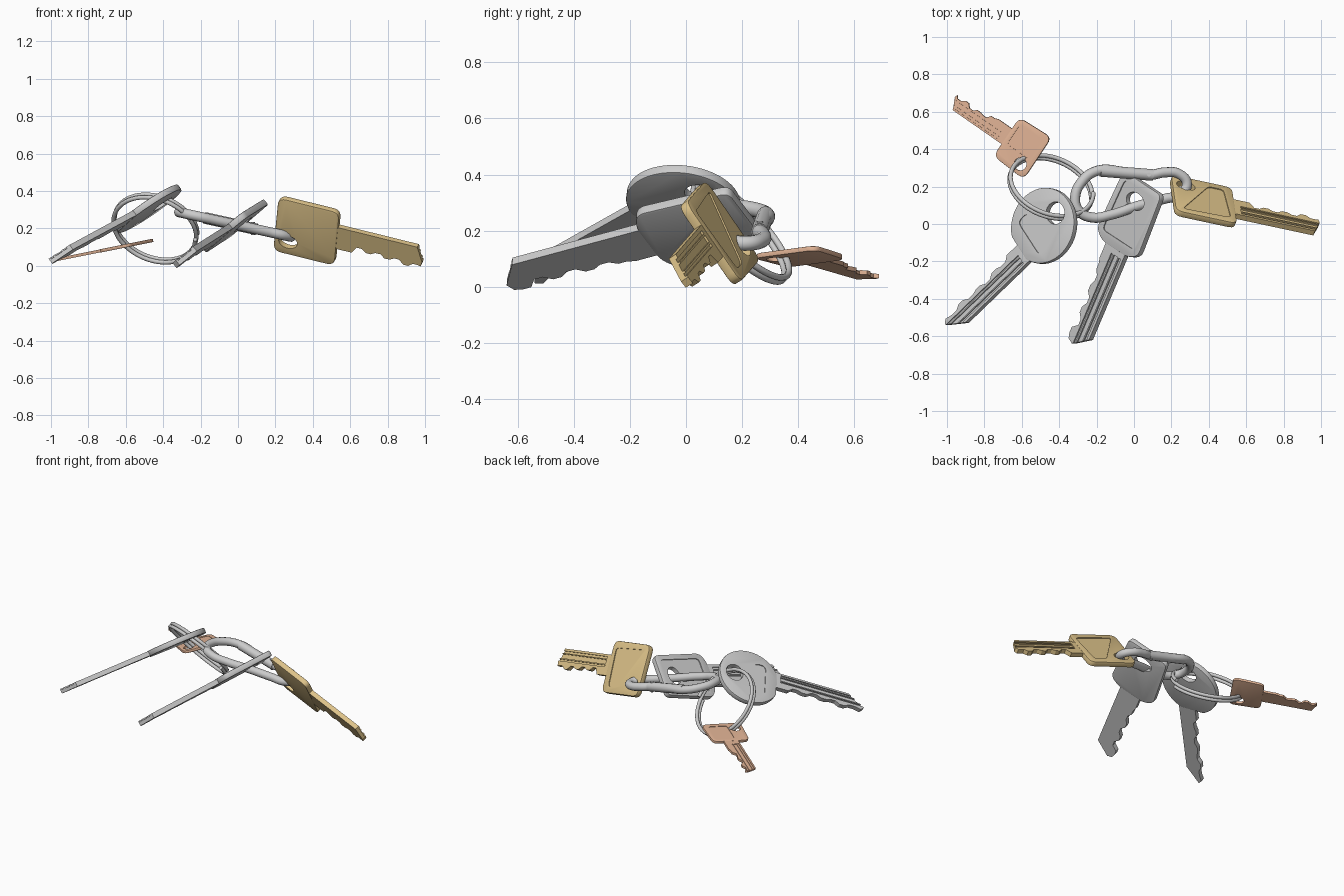
import bpy, bmesh
from math import sin, cos, pi
from mathutils import Vector, Matrix

if "Cube" in bpy.data.objects:
    bpy.data.objects.remove(bpy.data.objects["Cube"])


def material(name, rgb):
    m = bpy.data.materials.new(name)
    m.diffuse_color = (*rgb, 1)
    m.use_nodes = True
    m.node_tree.nodes["Principled BSDF"].inputs["Base Color"].default_value = m.diffuse_color
    return m


def frame(p, u, n):
    """Matrix whose x runs along the blade and z is the key's upper face normal."""
    n = Vector(n).normalized()
    u = Vector(u)
    u = (u - n * u.dot(n)).normalized()
    v = n.cross(u)
    return Matrix.Translation(p) @ Matrix((u, v, n)).transposed().to_4x4()


def rounded(pts, r, n=6):
    """Polygon with its corners rounded."""
    out = []
    for i, p in enumerate(pts):
        b = Vector(p)
        a, c = Vector(pts[i - 1]), Vector(pts[(i + 1) % len(pts)])
        s, e = b + (a - b).normalized() * r, b + (c - b).normalized() * r
        for k in range(n + 1):
            t = k / n
            out.append(s * (1 - t) ** 2 + b * 2 * t * (1 - t) + e * t * t)
    return [(q.x, q.y) for q in out]


def ellipse(cx, cy, rx, ry, n=32):
    return [(cx + rx * cos(2 * pi * i / n), cy + ry * sin(2 * pi * i / n)) for i in range(n)]


def prism(name, pts, z0, z1, mat4):
    bm = bmesh.new()
    f = bm.faces.new([bm.verts.new((x, y, z0)) for x, y in pts])
    ext = bmesh.ops.extrude_face_region(bm, geom=[f])
    bmesh.ops.translate(bm, vec=(0, 0, z1 - z0),
                        verts=[g for g in ext['geom'] if isinstance(g, bmesh.types.BMVert)])
    bmesh.ops.recalc_face_normals(bm, faces=bm.faces)
    bm.transform(mat4)
    me = bpy.data.meshes.new(name)
    bm.to_mesh(me)
    bm.free()
    ob = bpy.data.objects.new(name, me)
    bpy.context.collection.objects.link(ob)
    return ob


def activate(ob):
    bpy.ops.object.select_all(action='DESELECT')
    ob.select_set(True)
    bpy.context.view_layer.objects.active = ob


def bevel(ob, width):
    activate(ob)
    m = ob.modifiers.new('bevel', 'BEVEL')
    m.width, m.segments, m.limit_method, m.angle_limit = width, 2, 'ANGLE', 1.0
    bpy.ops.object.modifier_apply(modifier=m.name)


def cut(ob, pts, z0, z1, mat4):
    tool = prism('cutter', pts, z0, z1, mat4)
    tool.hide_render = True
    activate(ob)
    m = ob.modifiers.new('cut', 'BOOLEAN')
    m.operation, m.solver, m.object = 'DIFFERENCE', 'EXACT', tool
    bpy.ops.object.modifier_apply(modifier=m.name)
    bpy.data.objects.remove(tool)


def blade_outline(u0, u1, back, edge, tip, teeth):
    """Straight back, pointed tip, toothed edge; teeth are cut depths."""
    s = 1 if back > edge else -1
    pts = [(u0, back), (u1 - tip, back), (u1, back * .35 + edge * .65),
           (u1 - tip * .2, edge + s * .02)]
    a, b = u1 - tip * .6, u0 + .1
    step = (b - a) / len(teeth)
    for i, d in enumerate(teeth):
        pts += [(a + i * step, edge + s * d), (a + (i + .55) * step, edge + s * d)]
    return pts + [(b, edge), (u0, edge)]


def key(name, mat4, t, bow, hole, recess, blade, mat):
    # bow with hole and shallow panel
    b = prism(name + '_bow', bow, -t / 2, t / 2, mat4)
    bevel(b, t * .15)
    cut(b, recess, t * .34, t, mat4)
    cut(b, hole, -t, t, mat4)
    # blade with grooves in its upper face
    h = t * .43
    u0, u1, back, edge, tip, teeth = blade
    k = prism(name + '_blade', blade_outline(*blade), -h, h, mat4)
    for f, w in ((.16, .05), (.36, .1), (.56, .04)):
        c, w = back + (edge - back) * f, abs(edge - back) * w
        cut(k, [(u0 + .045, c - w), (u1 + .1, c - w), (u1 + .1, c + w), (u0 + .045, c + w)],
            h * .45, h * 3, mat4)
    for ob in (b, k):
        if mat:
            ob.data.materials.append(mat)
        activate(ob)
        bpy.ops.object.shade_smooth_by_angle(angle=.5)


def tube(name, pts, r, kind='POLY', cyclic=False):
    cu = bpy.data.curves.new(name, 'CURVE')
    cu.dimensions, cu.bevel_depth, cu.bevel_resolution = '3D', r, 4
    cu.use_fill_caps, cu.resolution_u = True, 8
    sp = cu.splines.new(kind)
    items = sp.bezier_points if kind == 'BEZIER' else sp.points
    items.add(len(pts) - 1)
    for it, p in zip(items, pts):
        if kind == 'BEZIER':
            it.co = p
            it.handle_left_type = it.handle_right_type = 'AUTO'
        else:
            it.co = (*p, 1)
    sp.use_cyclic_u = cyclic
    ob = bpy.data.objects.new(name, cu)
    bpy.context.collection.objects.link(ob)
    activate(ob)
    bpy.ops.object.convert(target='MESH')
    bpy.ops.object.shade_smooth_by_angle(angle=.7)
    return ob


brass = material('brass', (.72, .54, .25))
copper = material('copper', (.75, .45, .30))

# round-headed key
key('round_key', frame((-.48, -.01, .305), (-.671, -.647, -.363), (-.56, .12, .82)), .036,
    [(min(.188, .205 * cos(a * pi / 32)), .203 * sin(a * pi / 32)) for a in range(64)],
    ellipse(-.103, 0, .058, .062),
    rounded([(.03, -.12), (.11, -.12), (.11, .12), (.03, .12)], .035),
    (.17, .795, .098, -.022, .11, [.03, .012, .03, .02, .035, .015, .025]), None)

# square-headed key
sq = [(-.2, -.15), (.15, -.165), (.195, -.1), (.195, .1), (.16, .165), (-.2, .15)]
key('square_key', frame((-.02, .04, .212), (-.379, -.894, -.24), (-.63, .058, .776)), .038,
    rounded(sq, .035), ellipse(-.09, 0, .045, .065),
    rounded([(-.165, -.115), (.14, -.125), (.14, .125), (-.165, .115)], .03),
    (.18, .768, .08, -.07, .07, [.01, .045, .02, .04, .015, .03, .01]), None)

# brass key
key('brass_key', frame((.37, .12, .19), (.95, -.205, -.235), (.30, .80, .52)), .036,
    rounded([(-.172, -.172), (.172, -.172), (.172, .172), (-.172, .172)], .045),
    ellipse(-.095, .092, .052, .04),
    rounded([(-.13, -.135), (.14, -.125), (.12, .13), (.035, .13)], .025),
    (.16, .652, -.076, .062, .035, [.025, .005, .03, .015, .035, .02, .04]), brass)

# small copper key
key('copper_key', frame((-.6, .41, .107), (-.81, .563, -.162), (-.196, 0, .98)), .018,
    rounded([(-.105, -.135), (.1, -.125), (.1, .125), (-.105, .135)], .04),
    ellipse(-.045, .078, .034, .034),
    rounded([(-.075, -.1), (.075, -.1), (.075, .03), (-.075, .03)], .02),
    (.09, .452, .047, -.053, .03, [.035, .02, .04, .025, .03, .008]), copper)

# split ring: two turns of wire
ring = frame((-.443, .197, .2), (1, 0, 0), (.28, .69, .67))
tube('split_ring', [ring @ Vector((.229 * cos(i * pi / 36), .229 * sin(i * pi / 36),
                                   .022 * (i / 72 - 1))) for i in range(145)], .0115)


# snap clip: bent wire lying in a tilted plane
def clip(x, y):
    return Vector((x, y, .217 - .22 * x))


outline = [(-.315, .135), (-.28, .225), (-.195, .285), (-.05, .278), (.085, .262), (.165, .276),
           (.24, .268), (.283, .215), (.25, .16), (.165, .135), (.015, .095), (-.12, .05),
           (-.225, .035), (-.295, .07)]
tube('snap_clip', [clip(*p) for p in outline], .027, 'BEZIER', True)
tube('clip_gate', [clip(-.18, .284), clip(.1, .262)], .031)
pin = clip(.08, .264)
tube('gate_pin', [pin - Vector((0, 0, .035)), pin + Vector((0, 0, .035))], .011)
